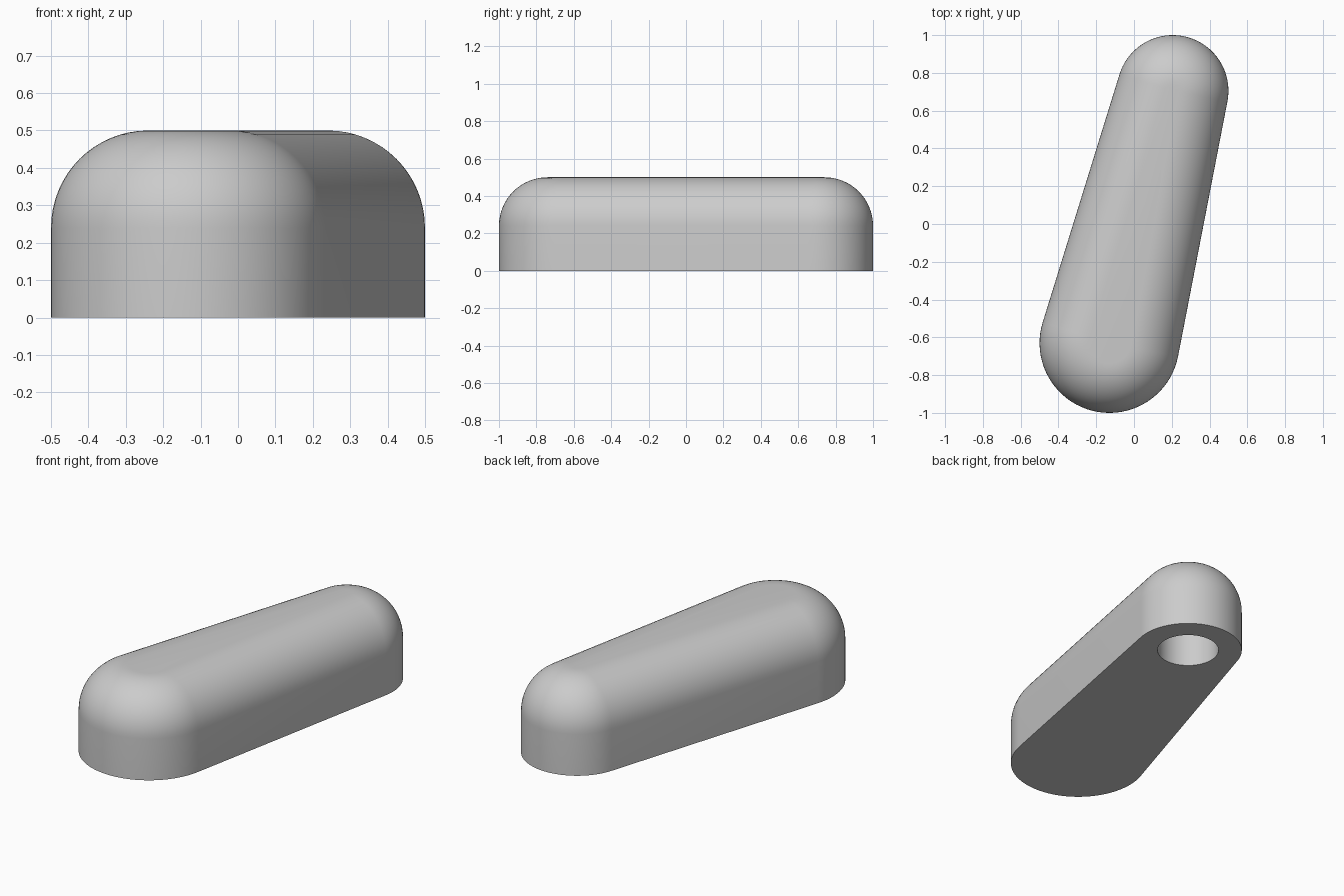
import bpy, bmesh, math
from mathutils import Vector

cube = bpy.data.objects.get("Cube")
if cube:
    bpy.data.objects.remove(cube, do_unlink=True)

BIG, BIG_R = Vector((-0.13, -0.63)), 0.37
SMALL, SMALL_R = Vector((0.205, 0.705)), 0.295
HEIGHT, FILLET = 0.5, 0.26
HOLE_R, HOLE_DEPTH = 0.167, 0.25
ARC_STEPS, FILLET_STEPS = 40, 16

grey = bpy.data.materials.new("plain grey")
grey.use_nodes = True
grey.diffuse_color = (0.6, 0.6, 0.6, 1)
grey.node_tree.nodes["Principled BSDF"].inputs["Base Color"].default_value = grey.diffuse_color


def outline(inset):
    """Two end arcs joined by their common tangents, shrunk by inset."""
    axis = SMALL - BIG
    heading = math.atan2(axis.y, axis.x)
    spread = math.acos((BIG_R - SMALL_R) / axis.length)
    points = []
    for centre, radius, start, end in (
            (SMALL, SMALL_R, heading - spread, heading + spread),
            (BIG, BIG_R, heading + spread, heading - spread + math.tau)):
        for i in range(ARC_STEPS + 1):
            a = start + (end - start) * i / ARC_STEPS
            points.append(centre + (radius - inset) * Vector((math.cos(a), math.sin(a))))
    return points


# Body: straight wall, then a rounded shoulder up to the flat top
levels = [(0, 0)]
for i in range(FILLET_STEPS + 1):
    a = math.pi / 2 * i / FILLET_STEPS
    levels.append((FILLET * (1 - math.cos(a)), HEIGHT - FILLET + FILLET * math.sin(a)))

bm = bmesh.new()
rings = [[bm.verts.new((p.x, p.y, z)) for p in outline(inset)] for inset, z in levels]
for low, high in zip(rings, rings[1:]):
    for i in range(len(low)):
        j = (i + 1) % len(low)
        bm.faces.new((low[i], low[j], high[j], high[i]))
bm.faces.new(rings[-1])
bm.faces.new(rings[0][::-1])
mesh = bpy.data.meshes.new("rounded_body")
bm.to_mesh(mesh)
bm.free()
body = bpy.data.objects.new("rounded_body", mesh)
bpy.context.collection.objects.link(body)
mesh.materials.append(grey)

# Blind socket in the underside of the narrow end
bpy.ops.mesh.primitive_cylinder_add(vertices=64, radius=HOLE_R, depth=2 * HOLE_DEPTH,
                                    location=(SMALL.x, SMALL.y, 0))
cutter = bpy.context.object
cutter.name = "socket_cutter"
cutter.hide_render = True
cutter.data.materials.append(grey)

bpy.ops.object.select_all(action='DESELECT')
body.select_set(True)
bpy.context.view_layer.objects.active = body
cut = body.modifiers.new("socket", 'BOOLEAN')
cut.operation = 'DIFFERENCE'
cut.solver = 'EXACT'
cut.object = cutter
bpy.ops.object.modifier_apply(modifier=cut.name)
bpy.data.objects.remove(cutter, do_unlink=True)

bpy.ops.object.shade_smooth_by_angle(angle=math.radians(30))
